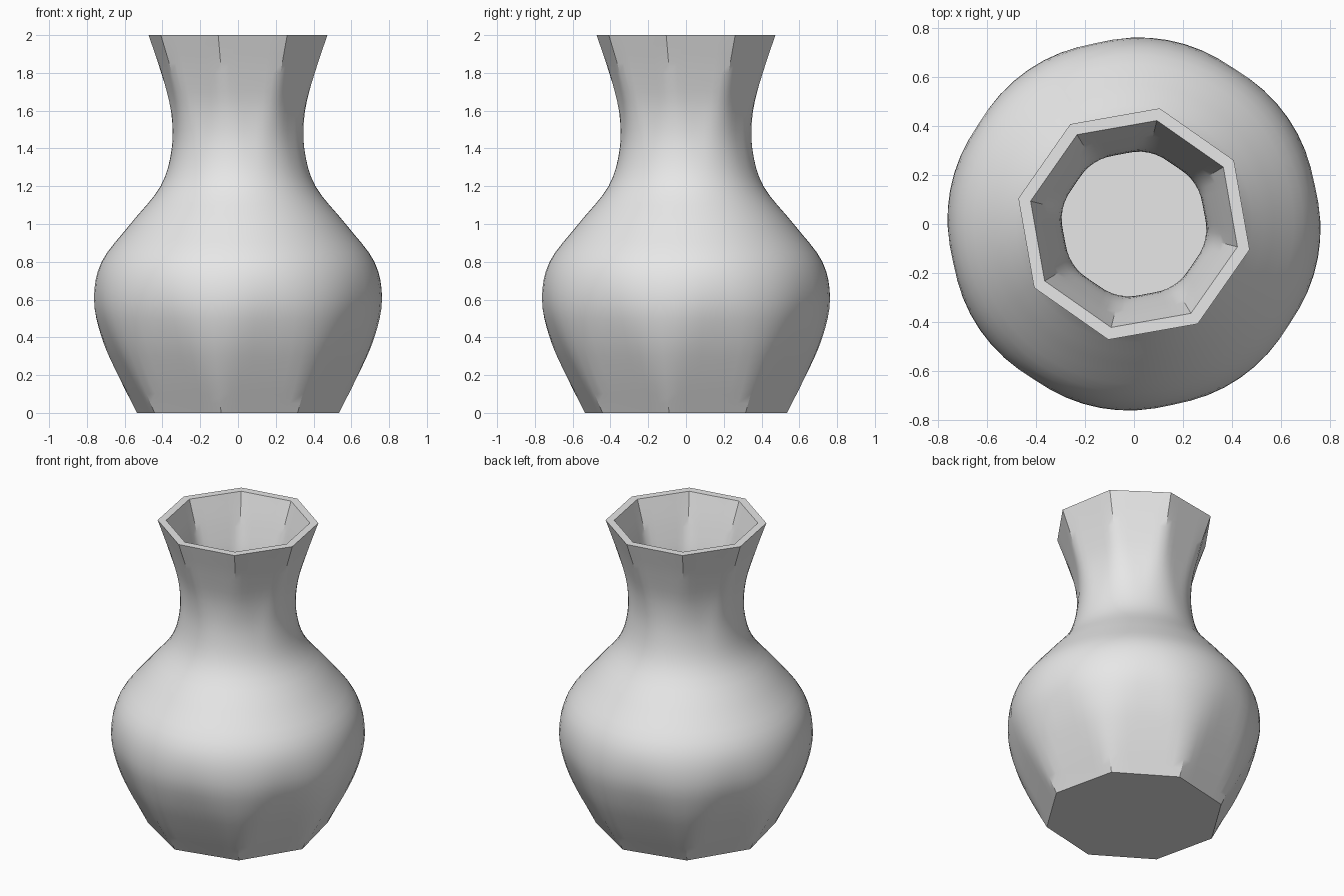
import bpy
import bmesh
from math import sin, cos, tan, atan, sqrt, radians, pi

cube = bpy.data.objects.get("Cube")
if cube:
    bpy.data.objects.remove(cube, do_unlink=True)

SIDES = 8          # facets at the foot and the rim
PER_SIDE = 8       # segments across each facet
HALF = pi / SIDES
HEIGHT = 2.0
STEP = 0.2         # height between profile stations
RINGS = 40
WALL = 0.05

# Half widths and corner rounding (0 = octagon, 1 = circle), one per station
WIDTH = [0.535, 0.637, 0.722, 0.763, 0.722, 0.57, 0.41, 0.351, 0.355, 0.408, 0.473]
ROUND = [0, 0.32, 0.6, 0.85, 1, 1, 1, 0.85, 0.48, 0.16, 0]


def sample(values, z):
    """Smooth curve through evenly spaced stations."""
    i = min(int(z / STEP), len(values) - 2)
    t = z / STEP - i
    b, c = values[i], values[i + 1]
    a = values[i - 1] if i > 0 else 2 * b - c
    d = values[i + 2] if i + 2 < len(values) else 2 * c - b
    return b + t / 2 * (c - a + t * (2 * a - 5 * b + 4 * c - d + t * (3 * (b - c) + d - a)))


def polar_radius(apothem, rounding, delta):
    """Distance to a rounded octagon, at angle delta from a corner."""
    flat = atan((1 - rounding) * tan(HALF))
    if HALF - abs(delta) <= flat + 1e-6:
        return apothem / cos(HALF - abs(delta))
    centre = (1 - rounding) * apothem / cos(HALF)
    under = (rounding * apothem) ** 2 - (centre * sin(delta)) ** 2
    return centre * cos(delta) + sqrt(max(under, 0))


def add_ring(bm, z, inset):
    rounding = min(max(sample(ROUND, z), 0), 1)
    twist = radians(9.5 + 3 * z / HEIGHT)
    width = sample(WIDTH, z) - inset
    apothem = width / ((1 - rounding) * cos(twist) / cos(HALF) + rounding)
    ring = []
    for side in range(SIDES):
        for k in range(PER_SIDE):
            delta = (k / PER_SIDE - 0.5) * 2 * HALF
            angle = side * 2 * HALF - twist + delta
            r = polar_radius(apothem, rounding, delta)
            ring.append(bm.verts.new((r * cos(angle), r * sin(angle), z)))
    return ring


# Outer wall upwards, then inner wall back down to the floor
bm = bmesh.new()
levels = [HEIGHT * i / RINGS for i in range(RINGS + 1)]
rings = [add_ring(bm, z, 0) for z in levels]
rings += [add_ring(bm, z, WALL) for z in reversed(levels[1:])]
for low, high in zip(rings, rings[1:]):
    for j in range(len(low)):
        n = (j + 1) % len(low)
        bm.faces.new((low[j], low[n], high[n], high[j]))

# Underside and inside floor
bm.faces.new(list(reversed(rings[0])))
bm.faces.new(rings[-1])
bmesh.ops.recalc_face_normals(bm, faces=bm.faces)

mesh = bpy.data.meshes.new("vase")
bm.to_mesh(mesh)
bm.free()
vase = bpy.data.objects.new("vase", mesh)
bpy.context.collection.objects.link(vase)

# Plain grey clay
clay = bpy.data.materials.new("light_grey")
clay.use_nodes = True
grey = (0.8, 0.8, 0.8, 1)
clay.diffuse_color = grey
for node in clay.node_tree.nodes:
    if node.type == 'BSDF_PRINCIPLED':
        node.inputs["Base Color"].default_value = grey
mesh.materials.append(clay)

# Smooth body with crisp rim, foot and facet corners
bpy.ops.object.select_all(action='DESELECT')
vase.select_set(True)
bpy.context.view_layer.objects.active = vase
bpy.ops.object.shade_smooth_by_angle(angle=radians(30))
